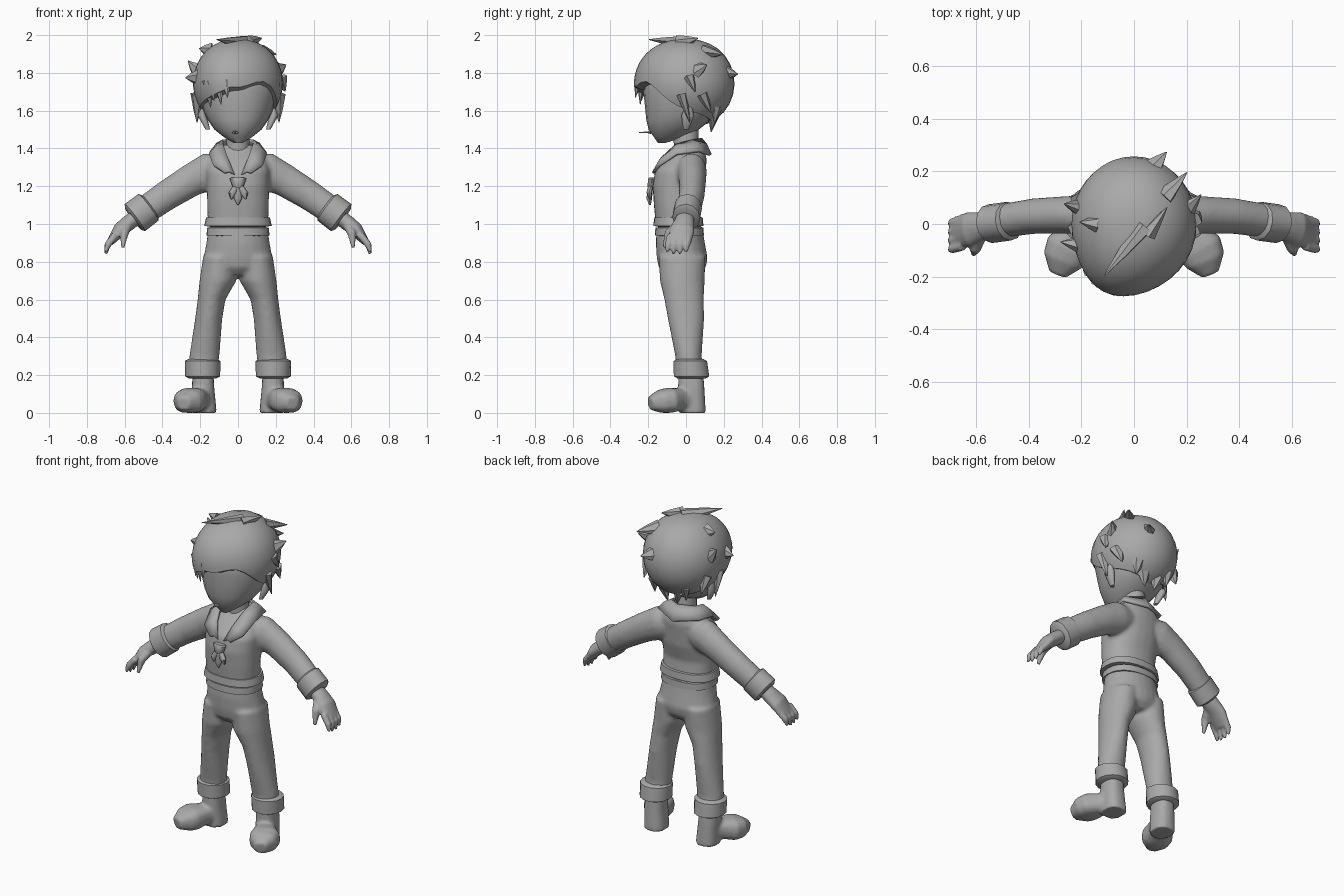
import bpy, bmesh, math
from mathutils import Vector

if "Cube" in bpy.data.objects:
    bpy.data.objects.remove(bpy.data.objects["Cube"])

GREY = (0.4, 0.4, 0.4, 1)
mat = bpy.data.materials.new("plain grey")
mat.use_nodes = True
mat.diffuse_color = GREY
bsdf = next(n for n in mat.node_tree.nodes if n.type == 'BSDF_PRINCIPLED')
bsdf.inputs["Base Color"].default_value = GREY


def loft(bm, rings, ref=None, n=16, s=1, power=2.0):
    """Capped tube through rings (x, y, z, ru, rv); flat rings unless ref is given."""
    pts = [Vector((r[0] * s, r[1], r[2])) for r in rings]
    loops = []
    for i, r in enumerate(rings):
        u, v = Vector((1, 0, 0)), Vector((0, 1, 0))
        if ref:
            t = (pts[min(i + 1, len(pts) - 1)] - pts[max(i - 1, 0)]).normalized()
            v = Vector(ref)
            v = (v - t * v.dot(t)).normalized()
            u = v.cross(t)
        loop = []
        for k in range(n):
            c, d = math.cos(math.tau * k / n), math.sin(math.tau * k / n)
            c = math.copysign(abs(c) ** (2 / power), c)
            d = math.copysign(abs(d) ** (2 / power), d)
            loop.append(bm.verts.new(pts[i] + u * c * r[3] + v * d * r[4]))
        loops.append(loop)
    for a, b in zip(loops, loops[1:]):
        for k in range(n):
            bm.faces.new((a[k], a[(k + 1) % n], b[(k + 1) % n], b[k]))
    bm.faces.new(loops[0])
    bm.faces.new(loops[-1])


def roll(bm, start, end, **options):
    """Short band of cloth with turned-in edges."""
    rings = []
    for f, shrink in ((0, .8), (.1, 1), (.9, 1), (1, .8)):
        x, y, z, ru, rv = (a + (b - a) * f for a, b in zip(start, end))
        rings.append((x, y, z, ru * shrink, rv * shrink))
    loft(bm, rings, **options)


def finish(bm, name, voxel=0, smooth=5, angle=50):
    bmesh.ops.recalc_face_normals(bm, faces=bm.faces[:])
    me = bpy.data.meshes.new(name)
    bm.to_mesh(me)
    bm.free()
    me.materials.append(mat)
    for p in me.polygons:
        p.use_smooth = True
    me.set_sharp_from_angle(angle=math.radians(angle))
    ob = bpy.data.objects.new(name, me)
    bpy.context.scene.collection.objects.link(ob)
    if voxel:
        m = ob.modifiers.new("fuse", 'REMESH')
        m.mode, m.voxel_size, m.use_smooth_shade = 'VOXEL', voxel, True
        m = ob.modifiers.new("soften", 'SMOOTH')
        m.factor, m.iterations = 0.5, smooth
    return ob


SIDES = (("left", 1), ("right", -1))
Y, Z = (0, 1, 0), (0, 0, 1)

# Shirt: torso and sleeves fused together
bm = bmesh.new()
loft(bm, [(0, -.04, .99, .16, .12), (0, -.05, 1.1, .163, .12), (0, -.04, 1.2, .166, .137),
          (0, -.03, 1.28, .17, .134), (0, 0, 1.34, .155, .11), (0, .02, 1.39, .115, .08),
          (0, .02, 1.42, .075, .06)], n=24, power=2.3)
for _, s in SIDES:
    loft(bm, [(.05, .02, 1.3, .07, .07), (.15, .03, 1.28, .1, .08), (.25, .035, 1.23, .087, .072),
              (.38, .03, 1.15, .08, .068), (.51, .01, 1.06, .074, .064)], Y, s=s)
finish(bm, "shirt", .012)

# Flared shirt hem and trouser waistband
bm = bmesh.new()
roll(bm, (0, -.04, 1.04, .168, .128), (0, -.04, .985, .18, .133), n=24, power=2.3)
finish(bm, "shirt_hem")
bm = bmesh.new()
roll(bm, (0, -.035, .985, .163, .127), (0, -.035, .935, .167, .13), n=24, power=2.3)
finish(bm, "waistband")

# Trousers: hips and legs fused together
bm = bmesh.new()
loft(bm, [(0, -.035, .99, .155, .12), (0, -.03, .9, .168, .13), (0, -.02, .82, .183, .135),
          (0, -.02, .77, .17, .125), (0, -.02, .73, .11, .09)], n=24)
for _, s in SIDES:
    loft(bm, [(.095, -.02, .83, .09, .125), (.106, -.02, .7, .098, .119), (.14, -.01, .6, .074, .105),
              (.155, 0, .5, .072, .097), (.178, .013, .3, .08, .07), (.185, .02, .22, .076, .072)],
         n=20, s=s)
finish(bm, "trousers", .012)

for side, s in SIDES:
    # Rolled trouser cuff
    bm = bmesh.new()
    roll(bm, (.187, .022, .285, .095, .09), (.187, .03, .183, .092, .097), n=14, s=s)
    finish(bm, side + "_trouser_cuff")
    # Boot: heel shaft and rounded foot turned outward
    bm = bmesh.new()
    loft(bm, [(.185, .025, .22, .055, .066), (.185, .028, .13, .06, .07), (.178, .035, 0, .066, .07)],
         s=s, power=2.5)
    loft(bm, [(.175, .04, .065, .055, .055), (.21, -.03, .072, .062, .058), (.25, -.09, .066, .088, .068),
              (.268, -.135, .06, .08, .062), (.29, -.19, .05, .035, .035)], Z, s=s, power=2.6)
    for v in bm.verts:
        v.co.z = max(v.co.z, 0)
    finish(bm, side + "_boot", .01, 3)
    # Rolled sleeve cuff
    bm = bmesh.new()
    roll(bm, (.465, .012, 1.095, .088, .074), (.555, 0, 1.027, .09, .074), ref=Y, n=12, s=s)
    finish(bm, side + "_sleeve_cuff")
    # Hand with four curved fingers and a thumb
    bm = bmesh.new()
    loft(bm, [(.52, 0, 1.05, .04, .045), (.58, -.01, 1.005, .042, .055), (.625, -.02, .97, .038, .066),
              (.675, -.033, .905, .02, .062)], Y, s=s)
    for i in range(4):
        y, tip = .015 - .033 * i, .835 + .012 * abs(i - 1.5)
        loft(bm, [(.65, y, .94, .02, .018), (.69, y - .01, .89, .019, .018), (.7, y - .016, tip, .008, .009)],
             Y, n=10, s=s)
    loft(bm, [(.58, -.03, 1.0, .028, .03), (.603, -.09, .95, .024, .026), (.61, -.115, .875, .009, .01)],
         Y, n=10, s=s)
    finish(bm, side + "_hand", .007, 3)
    # Ear
    bm = bmesh.new()
    loft(bm, [(.16, 0, 1.5, .012, .015), (.19, .01, 1.575, .024, .036), (.19, .015, 1.63, .01, .015)],
         n=10, s=s)
    finish(bm, side + "_ear")

# Head and neck
bm = bmesh.new()
loft(bm, [(0, -.13, 1.428, .022, .018), (0, -.09, 1.46, .075, .08), (0, -.065, 1.5, .125, .133),
          (0, -.04, 1.55, .16, .17), (0, -.02, 1.6, .183, .195), (0, -.015, 1.7, .21, .21),
          (0, -.01, 1.8, .205, .205), (0, 0, 1.88, .14, .14)], n=24, power=2.1)
finish(bm, "head")
bm = bmesh.new()
loft(bm, [(0, .01, 1.37, .07, .07), (0, 0, 1.43, .06, .065), (0, 0, 1.54, .06, .065)])
finish(bm, "neck")

# Small mouth with a thin stem
bm = bmesh.new()
loft(bm, [(-.015, -.185, 1.485, .018, .008), (-.015, -.2, 1.485, .014, .006)], Z, n=8)
loft(bm, [(-.015, -.19, 1.487, .006, .006), (-.015, -.25, 1.483, .003, .003)], Z, n=6)
finish(bm, "mouth")

CROWN = Vector((0, 0, 1.745))


def dome(deg, polar, scale=1.0):
    """Point of the hair dome: degrees round from the front, degrees down from the top."""
    a, p = math.radians(deg), math.radians(polar)
    w, front = math.sin(p) ** .9, max(math.cos(a), 0)
    depth = .275 if front else .257
    return CROWN + scale * Vector((.238 * math.sin(a) * w - .04 * front ** 3 * w,
                                   -depth * math.cos(a) * w, .235 * math.cos(p)))


# Hair cap: dome ending at a hairline that is low behind and parted above one eye
bm = bmesh.new()
N, ROWS = 36, 12
top, core = bm.verts.new(dome(0, 0)), bm.verts.new((0, 0, 1.62))
cols = []
for k in range(N):
    deg = -180 + 360 * k / N
    low = 96 + .34 * abs(deg) - 22 * math.exp(-((deg - 42) / 25) ** 2)
    cols.append([bm.verts.new(dome(deg, low * j / ROWS)) for j in range(1, ROWS + 1)])
for k in range(N):
    a, b = cols[k], cols[(k + 1) % N]
    bm.faces.new((top, a[0], b[0]))
    bm.faces.new((core, a[-1], b[-1]))
    for j in range(ROWS - 1):
        bm.faces.new((a[j], a[j + 1], b[j + 1], b[j]))
finish(bm, "hair_cap")


def tuft(deg, polar, tip_deg, tip_polar, reach, r=.045):
    """Flattened spike from the dome to a tip standing off it."""
    b, t = dome(deg, polar, .93), dome(tip_deg, tip_polar, reach)
    m = b.lerp(t, .55)
    loft(bm, [(*b, r, r * .7), (*m, r * .55, r * .35), (*t, .002, .002)], (.3, .9, .25), n=6)


# Hair tufts: loose spikes on the crown, then fringe, sideburns and nape
bm = bmesh.new()
for spike in ((-72, 82, -78, 84, 1.2), (-105, 75, -105, 66, 1.25), (-90, 38, -92, 47, 1.15),
              (80, 8, -28, 38, 1.25), (130, 40, 132, 60, 1.3), (160, 75, 154, 80, 1.2),
              (105, 72, 112, 70, 1.22), (60, 15, 115, 28, 1.15), (95, 82, 100, 100, 1.08)):
    tuft(*spike)
for i in range(4):
    tuft(-8 - 12 * i, 86, -4 - 11 * i, 108 + 8 * (i % 2) + 2 * i, 1.02, .03)
for _, s in SIDES:
    tuft(85 * s, 105, 95 * s, 135, 1.25, .04)
    tuft(112 * s, 105, 122 * s, 125, 1.17)
    tuft(145 * s, 125, 142 * s, 142, 1.15, .04)
    tuft(160 * s, 142, 165 * s, 156, 1.2, .04)
finish(bm, "hair_tufts", angle=40)

# Open collar: inner and outer edge from front to back, mirrored
bm = bmesh.new()
rows = []
for i, o in (((.02, -.165, 1.26), (.07, -.175, 1.27)), ((.055, -.125, 1.35), (.13, -.14, 1.31)),
             ((.078, -.05, 1.42), (.15, -.05, 1.37)), ((.08, .03, 1.44), (.14, .07, 1.385)),
             ((0, .08, 1.45), (0, .13, 1.365))):
    middle = (Vector(i) + Vector(o)) / 2 + Vector((0, 0, .012))
    rows.append([bm.verts.new(p) for p in (i, middle, o)])
for a, b in zip(rows, rows[1:]):
    for j in (0, 1):
        bm.faces.new((a[j], a[j + 1], b[j + 1], b[j]))
ob = finish(bm, "collar", angle=60)
ob.modifiers.new("mirror", 'MIRROR').use_clip = True
m = ob.modifiers.new("thickness", 'SOLIDIFY')
m.thickness, m.offset = .015, 0

# Neckerchief: knot with two pointed tails and a short middle fold
bm = bmesh.new()
roll(bm, (0, -.18, 1.245, .046, .022), (0, -.185, 1.19, .026, .02), n=10)
for x, z in ((-.035, 1.13), (.04, 1.13), (0, 1.1)):
    loft(bm, [(x * .2, -.185, 1.21, .014, .012), (x * .8, -.195, z + .035, .022, .015),
              (x, -.19, z, .003, .004)], n=8)
finish(bm, "neckerchief", angle=40)
